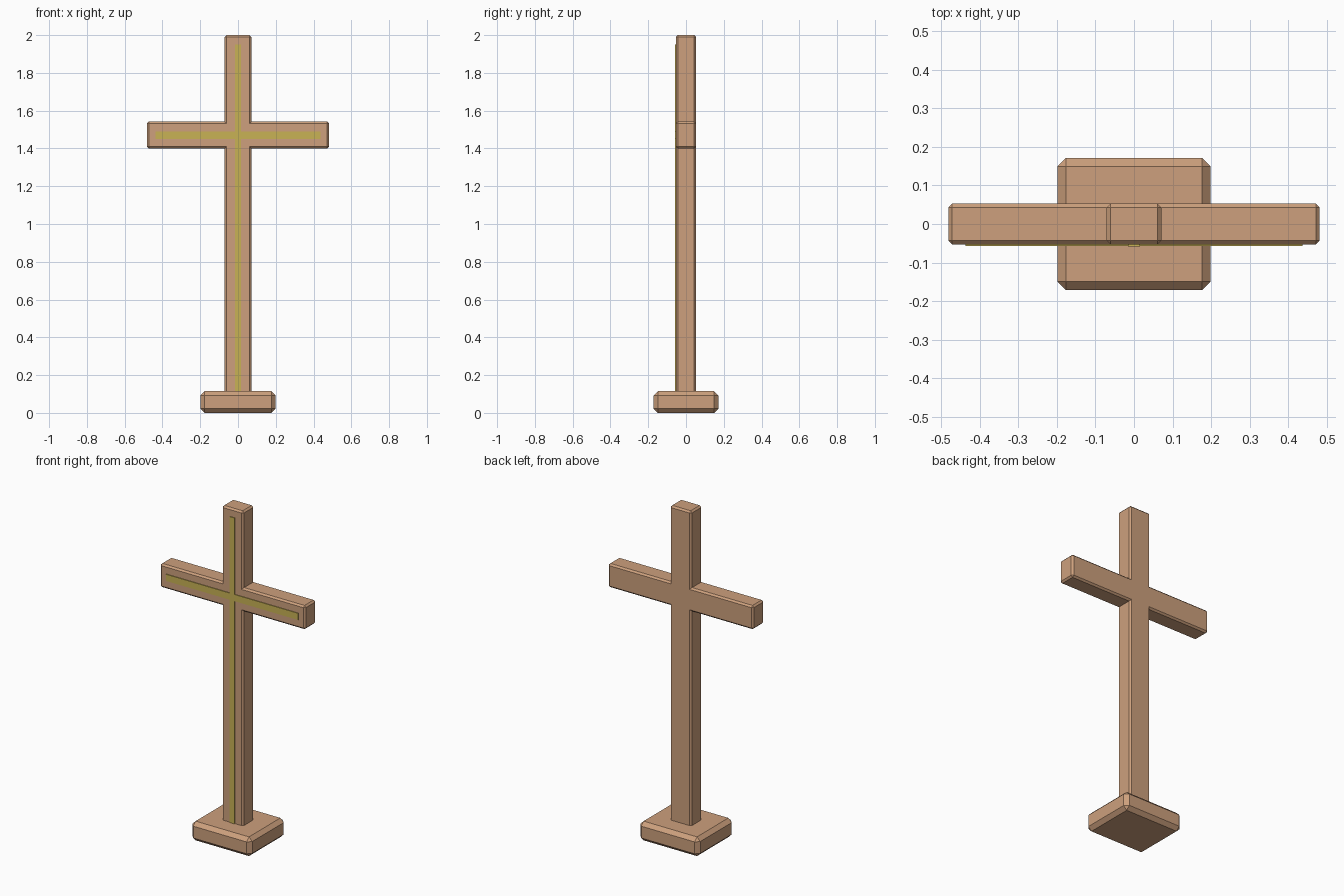
import bpy, bmesh

if "Cube" in bpy.data.objects:
    bpy.data.objects.remove(bpy.data.objects["Cube"])


def material(name, rgb):
    m = bpy.data.materials.new(name)
    m.diffuse_color = (*rgb, 1)
    m.use_nodes = True
    m.node_tree.nodes["Principled BSDF"].inputs["Base Color"].default_value = m.diffuse_color
    return m


wood = material("warm wood", (0.61, 0.352, 0.205))
gold = material("dull gold", (0.578, 0.445, 0.091))


def add_object(name, bm, mat):
    mesh = bpy.data.meshes.new(name)
    bmesh.ops.recalc_face_normals(bm, faces=bm.faces)
    bm.to_mesh(mesh)
    bm.free()
    mesh.materials.append(mat)
    obj = bpy.data.objects.new(name, mesh)
    bpy.context.collection.objects.link(obj)
    return obj


def chamfer(bm, width):
    """Chamfer every outward edge, leaving inner corners sharp."""
    bmesh.ops.recalc_face_normals(bm, faces=bm.faces)
    edges = [e for e in bm.edges if e.calc_face_angle_signed() > 0.1]
    bmesh.ops.bevel(bm, geom=edges, offset=width, segments=1,
                    affect='EDGES', clamp_overlap=True)


def box(name, lo, hi, mat, width=0):
    bm = bmesh.new()
    bmesh.ops.create_cube(bm, size=1)
    for v in bm.verts:
        v.co = [l + (c + 0.5) * (h - l) for l, h, c in zip(lo, hi, v.co)]
    if width:
        chamfer(bm, width)
    return add_object(name, bm, mat)


# Stepped foot
box("base", (-0.199, -0.171, 0), (0.199, 0.171, 0.115), wood, 0.022)

# Upright and crossbar as one chamfered extruded outline
W, ARM, D = 0.071, 0.482, 0.053
Z0, Z1, Z2, Z3 = 0.09, 1.40, 1.542, 2.0
half = [(W, Z0), (W, Z1), (ARM, Z1), (ARM, Z2), (W, Z2), (W, Z3)]
outline = half + [(-x, z) for x, z in reversed(half)]
bm = bmesh.new()
face = bm.faces.new([bm.verts.new((x, -D, z)) for x, z in outline])
ext = bmesh.ops.extrude_face_region(bm, geom=[face], use_keep_orig=True)
for v in ext["geom"]:
    if isinstance(v, bmesh.types.BMVert):
        v.co.y = D
chamfer(bm, 0.01)
add_object("cross_beams", bm, wood)

# Thin inlay strips on the front
box("upright_inlay", (-0.016, -0.058, 0.11), (0.016, -0.05, 1.95), gold)
box("crossbar_inlay", (-0.438, -0.057, 1.451), (0.438, -0.05, 1.491), gold)
